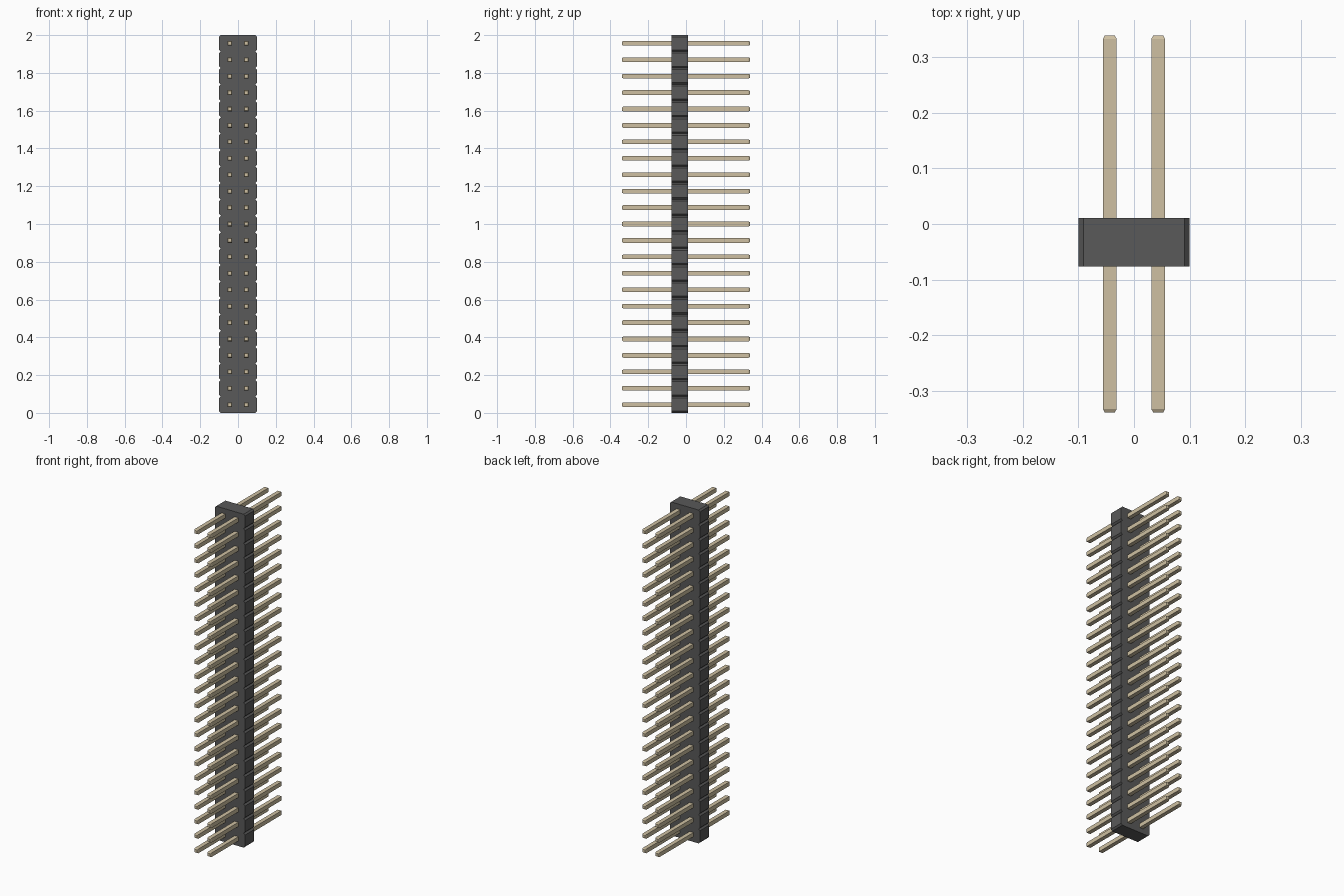
import bpy, bmesh

if "Cube" in bpy.data.objects:
    bpy.data.objects.remove(bpy.data.objects["Cube"])

ROWS = 23
PITCH = 2.0 / ROWS
HALF_W, NOTCH = 0.1, 0.009
Y_FRONT, Y_BACK = -0.0765, 0.0105


def material(name, color):
    m = bpy.data.materials.new(name)
    m.diffuse_color = color
    m.use_nodes = True
    m.node_tree.nodes["Principled BSDF"].inputs["Base Color"].default_value = m.diffuse_color
    return m


def loft(name, rings, mat):
    """Join equal-sized point rings into a closed flat-shaded solid."""
    bm = bmesh.new()
    loops = [[bm.verts.new(p) for p in ring] for ring in rings]
    n = len(loops[0])
    for a, b in zip(loops, loops[1:]):
        for i in range(n):
            j = (i + 1) % n
            bm.faces.new((a[i], a[j], b[j], b[i]))
    bm.faces.new(loops[0])
    bm.faces.new(loops[-1])
    bmesh.ops.recalc_face_normals(bm, faces=bm.faces[:])
    mesh = bpy.data.meshes.new(name)
    bm.to_mesh(mesh)
    bm.free()
    mesh.materials.append(mat)
    obj = bpy.data.objects.new(name, mesh)
    bpy.context.collection.objects.link(obj)
    return obj


# Plastic housing: outline with a V notch between neighbouring rows
right = [(HALF_W - NOTCH, 0)]
for k in range(ROWS):
    z0, z1 = k * PITCH, (k + 1) * PITCH
    right += [(HALF_W, z0 + NOTCH), (HALF_W, z1 - NOTCH), (HALF_W - NOTCH, z1)]
outline = right + [(-x, z) for x, z in reversed(right)]
loft("housing", [[(x, y, z) for x, z in outline] for y in (Y_FRONT, Y_BACK)],
     material("dark_plastic", (0.10, 0.10, 0.10, 1)))

# Square pins with tapered tips, repeated in two columns
TIP, SHAFT = 0.009, 0.0125
pin_profile = [(-0.338, TIP), (-0.332, SHAFT), (0.332, SHAFT), (0.338, TIP)]
px, pz = PITCH / 2, PITCH / 2
rings = [[(px + sx * r, y, pz + sz * r)
          for sx, sz in ((-1, -1), (1, -1), (1, 1), (-1, 1))]
         for y, r in pin_profile]
pins = loft("pins", rings, material("gold_pin", (0.62, 0.53, 0.36, 1)))
for name, count, offset in (("rows", ROWS, (0, 0, PITCH)),
                            ("columns", 2, (-PITCH, 0, 0))):
    arr = pins.modifiers.new(name, 'ARRAY')
    arr.count = count
    arr.use_relative_offset = False
    arr.use_constant_offset = True
    arr.constant_offset_displace = offset
